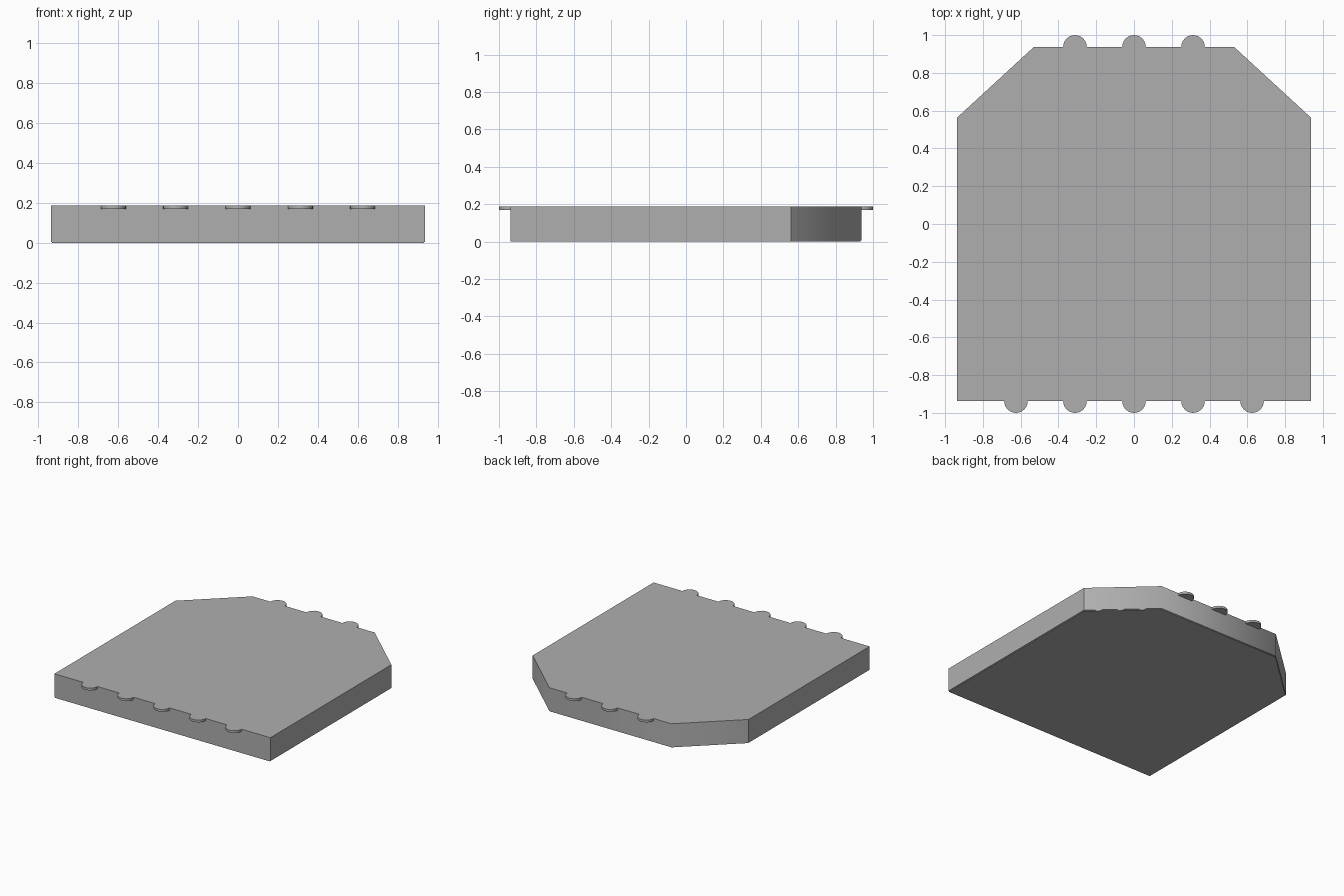
import bpy, bmesh, math

if "Cube" in bpy.data.objects:
    bpy.data.objects.remove(bpy.data.objects["Cube"])

TOP = 0.1875
EDGE = 0.9375

grey = bpy.data.materials.new("dark_grey")
grey.diffuse_color = (0.43, 0.43, 0.43, 1)
grey.use_nodes = True
grey.node_tree.nodes["Principled BSDF"].inputs["Base Color"].default_value = grey.diffuse_color


def prism(name, outline, z0, z1, smooth_angle):
    """Extrude a closed outline between two heights."""
    bm = bmesh.new()
    face = bm.faces.new([bm.verts.new((x, y, z0)) for x, y in outline])
    ext = bmesh.ops.extrude_face_region(bm, geom=[face])
    for v in ext["geom"]:
        if isinstance(v, bmesh.types.BMVert):
            v.co.z = z1
    bmesh.ops.recalc_face_normals(bm, faces=bm.faces)
    mesh = bpy.data.meshes.new(name)
    bm.to_mesh(mesh)
    bm.free()
    mesh.materials.append(grey)
    obj = bpy.data.objects.new(name, mesh)
    bpy.context.collection.objects.link(obj)
    bpy.context.view_layer.objects.active = obj
    obj.select_set(True)
    bpy.ops.object.shade_smooth_by_angle(angle=math.radians(smooth_angle))
    obj.select_set(False)
    return obj


def plate_outline(inset=0.0):
    """Square with two cut corners at the back; the front stays flush."""
    e = EDGE - inset
    half = [(e, -EDGE), (e, 0.5625 - inset * 0.4), (0.53 - inset * 0.4, e)]
    return half + [(-x, y) for x, y in reversed(half)]


def tab(name, x, side):
    """Half-round tab flush with the top, on the front (-1) or back (1) edge."""
    r, n = 0.0625, 12
    pts = [(x + r * math.cos(math.pi * i / n),
            side * (EDGE + r * math.sin(math.pi * i / n))) for i in range(n + 1)]
    prism(name, pts, TOP - 0.018, TOP, 30)


# Main slab, its back and cut corners blended, and the slightly inset underside
prism("plate", plate_outline(), 0.005, TOP, 45)
prism("underside", plate_outline(0.005), 0.0, 0.005, 45)

# Tabs along front and back edges
for i in range(-2, 3):
    tab("front_tab", i * 0.3125, -1)
for i in range(-1, 2):
    tab("back_tab", i * 0.3125, 1)
